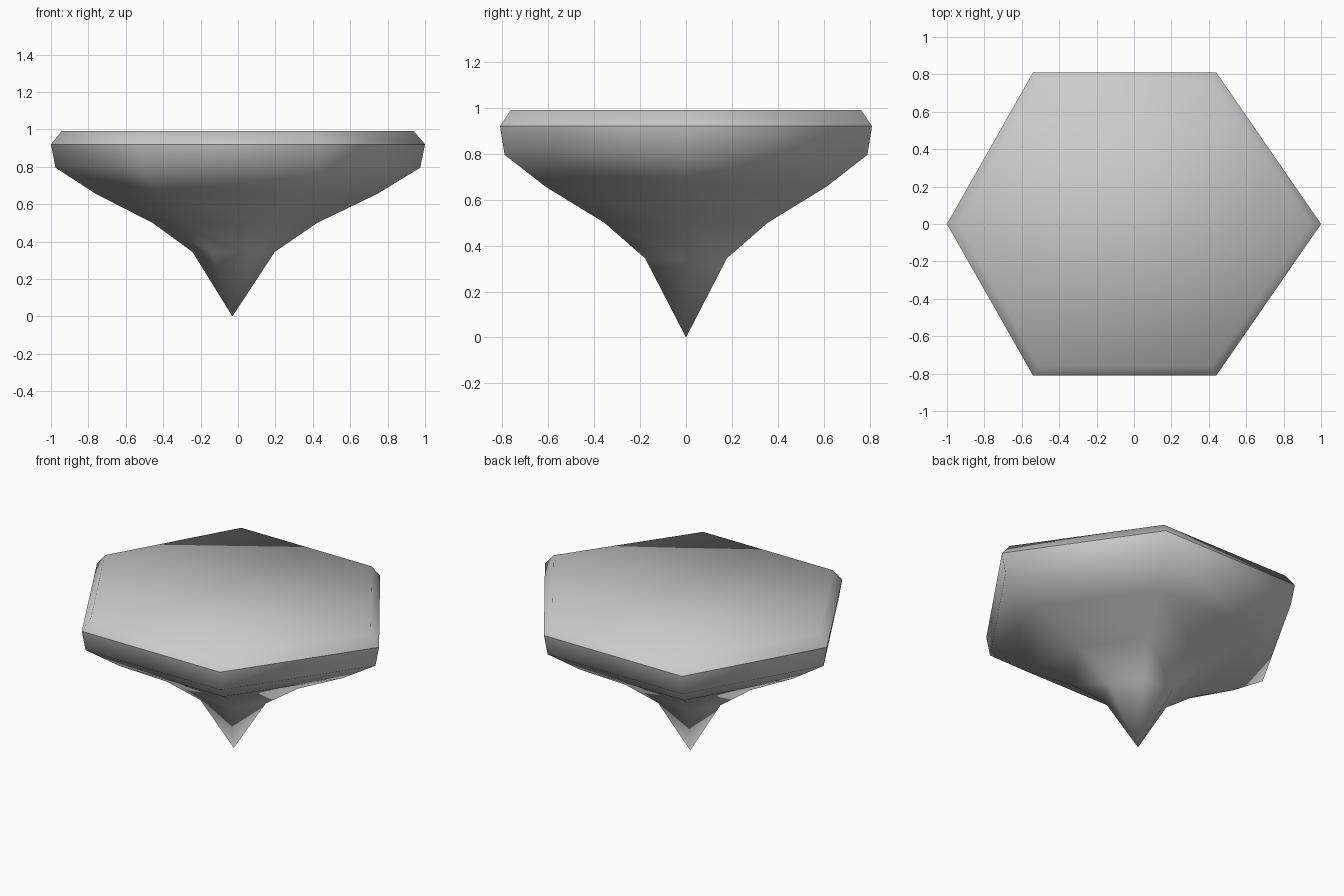
import bpy
import bmesh

if "Cube" in bpy.data.objects:
    bpy.data.objects.remove(bpy.data.objects["Cube"], do_unlink=True)

# Single neutral colour
grey = bpy.data.materials.new("neutral_grey")
grey.use_nodes = True
colour = (0.6, 0.6, 0.6, 1)
grey.diffuse_color = colour
grey.node_tree.nodes["Principled BSDF"].inputs["Base Color"].default_value = colour

# Slightly lopsided hexagon outline, measured from the vertical axis
AXIS_X = -0.03
OUTLINE = [(1.03, 0), (0.47, 0.81), (-0.51, 0.81),
           (-0.97, 0), (-0.51, -0.81), (0.47, -0.81)]


def build_stack(name, levels, tip=None, cap=False):
    """Bridge scaled hexagon rings, given as (scale, height) from top down."""
    bm = bmesh.new()
    rings = [[bm.verts.new((AXIS_X + x * s, y * s, z)) for x, y in OUTLINE]
             for s, z in levels]
    sides = len(OUTLINE)
    for upper, lower in zip(rings, rings[1:]):
        for i in range(sides):
            j = (i + 1) % sides
            bm.faces.new((upper[i], lower[i], lower[j], upper[j]))
    if cap:
        bm.faces.new(rings[0])
    if tip is not None:
        point = bm.verts.new((AXIS_X, 0, tip))
        for i in range(sides):
            bm.faces.new((rings[-1][i], point, rings[-1][(i + 1) % sides]))
    for face in bm.faces:
        face.smooth = True
    mesh = bpy.data.meshes.new(name)
    bm.to_mesh(mesh)
    bm.free()
    mesh.materials.append(grey)
    obj = bpy.data.objects.new(name, mesh)
    bpy.context.collection.objects.link(obj)
    return obj


# Flat top with its bevelled rim
build_stack("crown", [(0.942, 0.99), (1, 0.92)], cap=True)

# Tapering underside ending in a point
build_stack("pointed_base",
            [(1, 0.92), (0.975, 0.795), (0.752, 0.655),
             (0.44, 0.5), (0.22, 0.345)], tip=0)
